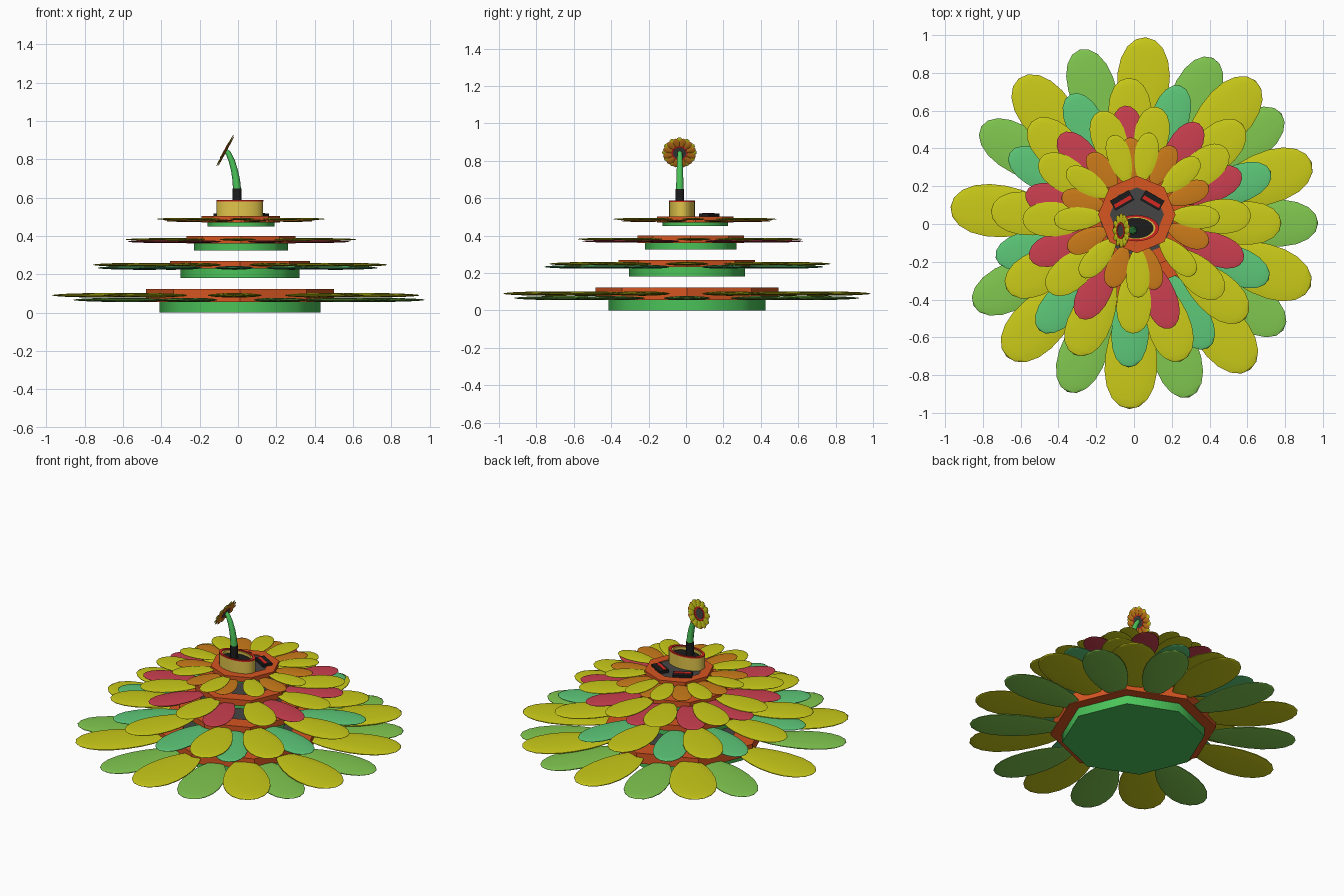
import bpy, bmesh
from math import sin, cos, pi, radians
from mathutils import Matrix, Vector

if "Cube" in bpy.data.objects:
    bpy.data.objects.remove(bpy.data.objects["Cube"])

MATS = {}
COLOURS = dict(yellow=(.60, .60, .01), leaf=(.22, .58, .08), teal=(.11, .58, .19),
               red=(.60, .05, .08), amber=(.60, .20, .01), rust=(.67, .09, .015),
               green=(.07, .55, .10), dark=(.06, .06, .06), black=(.012, .012, .012),
               pot=(.75, .55, .07), bright_red=(.65, .02, .015))


def finish(bm, name, colour, smooth=None):
    bmesh.ops.recalc_face_normals(bm, faces=bm.faces)
    me = bpy.data.meshes.new(name)
    bm.to_mesh(me)
    bm.free()
    ob = bpy.data.objects.new(name, me)
    bpy.context.collection.objects.link(ob)
    if colour not in MATS:
        MATS[colour] = bpy.data.materials.new(colour)
        MATS[colour].diffuse_color = (*COLOURS[colour], 1)
    me.materials.append(MATS[colour])
    if smooth:
        bpy.ops.object.select_all(action='DESELECT')
        ob.select_set(True)
        bpy.context.view_layer.objects.active = ob
        bpy.ops.object.shade_smooth_by_angle(angle=radians(smooth))
    return ob


def lathe(name, colour, profile, matrix, segs=8, sy=1, closed=True, smooth=None):
    """Revolve an (r, z) profile; closed joins the last point to the first."""
    bm = bmesh.new()
    rings = [[bm.verts.new(matrix @ Vector((r * cos(2 * pi * i / segs),
                                            r * sy * sin(2 * pi * i / segs), z)))
              for i in range(segs)] for r, z in profile]
    n = len(rings)
    for k in range(n if closed else n - 1):
        a, b = rings[k], rings[(k + 1) % n]
        for i in range(segs):
            j = (i + 1) % segs
            bm.faces.new((a[i], a[j], b[j], b[i]))
    if not closed:
        bm.faces.new(rings[0])
        bm.faces.new(rings[-1])
    return finish(bm, name, colour, smooth)


def petals(name, colour, matrix, angles, r0, r1, width, z, thick, segs=14, rings=10):
    """Ring of puffy egg-shaped petals, wider toward the tip."""
    bm = bmesh.new()
    half, mid = (r1 - r0) / 2, (r1 + r0) / 2
    for a in angles:
        new = bmesh.ops.create_uvsphere(bm, u_segments=segs, v_segments=rings, radius=1)['verts']
        rot = matrix @ Matrix.Rotation(radians(a), 4, 'Z')
        for v in new:
            t, s, h = v.co.z, v.co.x, v.co.y
            v.co = rot @ Vector((mid + half * t, s * width / 2 * (1 + .22 * t),
                                 z + h * thick / 2))
    return finish(bm, name, colour, 60)


def box(name, colour, matrix, size):
    bm = bmesh.new()
    bmesh.ops.create_cube(bm, size=1, matrix=matrix @ Matrix.Diagonal((*size, 1)))
    return finish(bm, name, colour)


# Flower tiers: centre, base radius, disc radius, z (bottom, base top, disc top),
# then the upper and lower petal rings (colour, tip radius, width, z, thickness, angles)
TIERS = [
    ((.01, .005), .42, .49, (0, .06, .123),
     ('yellow', .985, .28, .090, .024, (87, 129, 175, 226, 268, 308, 340, 19, 50)),
     ('leaf', .965, .25, .066, .022, (0, 37, 65, 108, 148, 207, 248, 287, 324))),
    ((.01, .005), .31, .365, (.18, .235, .27),
     ('yellow', .77, .23, .249, .02, (0, 43, 93, 136, 175, 207, 245, 288, 319)),
     ('teal', .765, .2, .233, .02, (21, 72, 117, 151, 194, 228, 267, 300, 337))),
    ((.015, .025), .245, .285, (.325, .365, .40),
     ('yellow', .605, .185, .381, .014, (2, 38, 80, 109, 148, 180, 219, 268, 318)),
     ('red', .605, .17, .370, .014, (24, 57, 96, 132, 167, 200, 240, 287, 339))),
    ((.015, .05), .175, .205, (.45, .475, .503),
     ('yellow', .44, .125, .488, .012, (-2, 42, 81, 107, 147, 184, 228, 271, 314)),
     ('amber', .41, .12, .479, .012, (22, 62, 95, 128, 166, 207, 250, 284, 338))),
]
for n, ((cx, cy), rb, rd, (z0, z1, z2), upper, lower) in enumerate(TIERS, 1):
    m = Matrix.Translation((cx, cy, 0))
    lathe(f'tier{n}_base', 'green', [(rb, z0), (rb, z1)], m, closed=False, smooth=60)
    rin = rd * .7
    lathe(f'tier{n}_ring', 'rust', [(rd, z1 - .004), (rd, z2), (rin, z2), (rin, z1 - .004)], m)
    lathe(f'tier{n}_centre', 'dark', [(rin, z1 - .004), (rin, z2 - .004)], m, closed=False)
    for tag, (col, tip, w, z, th, angs) in (('upper', upper), ('lower', lower)):
        petals(f'tier{n}_{tag}_petals', col, m, angs, rd * .85, tip, w, z, th)

# Oval cup with a red rim and dark inside
cup = Matrix.Translation((.01, -.022, 0))
lathe('cup_wall', 'pot', [(.121, .48), (.121, .582), (.092, .582), (.092, .48)],
      cup, 24, .57, smooth=40)
lathe('cup_rim', 'bright_red', [(.122, .580), (.122, .588), (.103, .588), (.103, .580)],
      cup, 24, .57, smooth=40)
lathe('cup_inside', 'black', [(.092, .49), (.092, .565)], cup, 24, .57, closed=False, smooth=40)

# Two slanted eye blocks with red strips
for side, name in ((-1, 'left'), (1, 'right')):
    m = Matrix.Translation((.017 + side * .08, .125, .508)) @ Matrix.Rotation(-side * radians(30), 4, 'Z')
    box(f'{name}_eye_block', 'black', m, (.115, .06, .018))
    box(f'{name}_eye_strip', 'bright_red', m @ Matrix.Translation((0, -.008, .002)), (.1, .02, .02))

# Stem socket and curved tapering stem
lathe('stem_socket', 'black', [(.023, .55), (.023, .648)], Matrix.Translation((-.005, -.033, 0)),
      12, closed=False, smooth=40)
bm = bmesh.new()
path = [(-.005, .64, .021), (-.009, .69, .020), (-.018, .74, .018), (-.032, .79, .016),
        (-.05, .83, .014), (-.066, .847, .012)]
loops = []
for k, (x, z, r) in enumerate(path):
    a, b = path[max(k - 1, 0)], path[min(k + 1, len(path) - 1)]
    d = Vector((b[0] - a[0], 0, b[1] - a[1])).normalized()
    side = Vector((d.z, 0, -d.x))
    loops.append([bm.verts.new(Vector((x, -.033, z)) + side * r * cos(i * pi / 5)
                               + Vector((0, r * sin(i * pi / 5), 0))) for i in range(10)])
for a, b in zip(loops, loops[1:]):
    for i in range(10):
        bm.faces.new((a[i], a[(i + 1) % 10], b[(i + 1) % 10], b[i]))
bm.faces.new(loops[0])
bm.faces.new(loops[-1])
finish(bm, 'stem', 'green', 50)

# Small flower head, facing left and slightly up
head = (Matrix.Translation((-.066, -.035, .843))
        @ Vector((-.88, 0, .48)).to_track_quat('Z', 'Y').to_matrix().to_4x4())
petals('head_front_petals', 'yellow', head, range(0, 360, 30), .03, .093, .036, .003, .006, 8, 6)
petals('head_back_petals', 'amber', head, range(15, 360, 30), .03, .090, .034, -.003, .006, 8, 6)
lathe('head_ring', 'bright_red', [(.045, -.005), (.045, .008), (.034, .008), (.034, -.005)], head, 12)
lathe('head_centre', 'dark', [(.036, -.006), (.036, .006)], head, 12, closed=False)

for m in bpy.data.materials:
    if m.users and not m.is_grease_pencil:
        m.use_nodes = True
        m.node_tree.nodes["Principled BSDF"].inputs["Base Color"].default_value = m.diffuse_color
